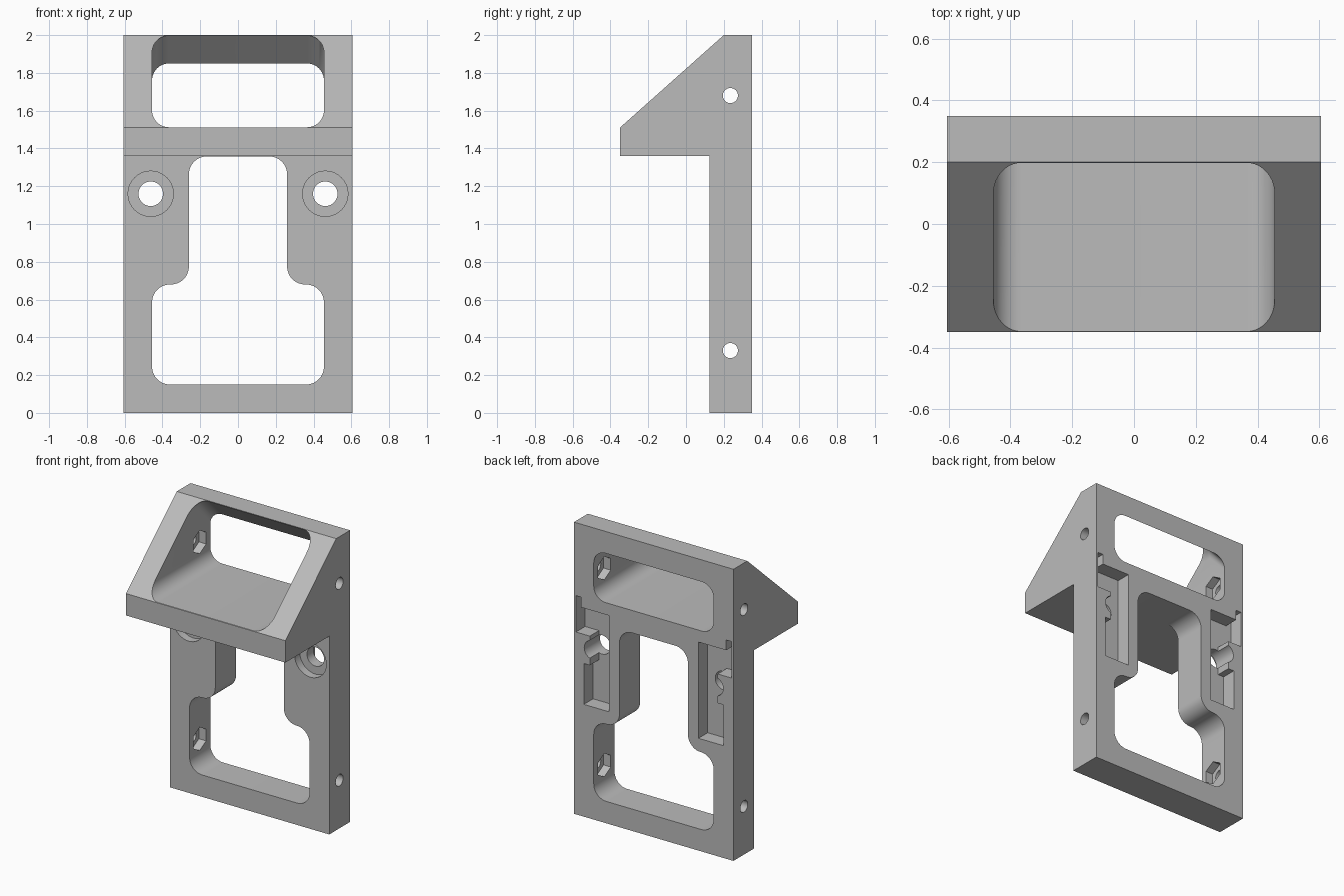
import bpy, bmesh, math
from mathutils import Vector

if "Cube" in bpy.data.objects:
    bpy.data.objects.remove(bpy.data.objects["Cube"], do_unlink=True)

grey = bpy.data.materials.new("plain_grey")
grey.use_nodes = True
colour = (0.5, 0.5, 0.5, 1)
grey.diffuse_color = colour
grey.node_tree.nodes["Principled BSDF"].inputs["Base Color"].default_value = colour


def rounded(corners, r, steps=10):
    """Right-angled outline with every corner filleted."""
    pts = []
    for i, c in enumerate(corners):
        p = Vector(c)
        d1 = (Vector(corners[i - 1]) - p).normalized()
        d2 = (Vector(corners[(i + 1) % len(corners)]) - p).normalized()
        centre = p + r * (d1 + d2)
        for k in range(steps + 1):
            t = math.pi / 2 * k / steps
            pts.append(centre - r * (d2 * math.cos(t) + d1 * math.sin(t)))
    return pts


def rect(half, low, high):
    return [(-half, low), (half, low), (half, high), (-half, high)]


def circle(a, b, r, n=40):
    """Regular polygon; with six sides its points face up and down."""
    turn = [math.pi / 2 + math.tau * k / n for k in range(n)]
    return [(a + r * math.cos(t), b + r * math.sin(t)) for t in turn]


def solid(name, sections, axis):
    """Loft (position, outline) sections along x or y."""
    bm = bmesh.new()
    rings = []
    for pos, outline in sections:
        rings.append([bm.verts.new((pos, a, b) if axis == "x" else (a, pos, b))
                      for a, b in outline])
    for r0, r1 in zip(rings, rings[1:]):
        n = len(r0)
        for i in range(n):
            j = (i + 1) % n
            bm.faces.new((r0[i], r0[j], r1[j], r1[i]))
    bm.faces.new(rings[0])
    bm.faces.new(rings[-1])
    bmesh.ops.recalc_face_normals(bm, faces=bm.faces)
    mesh = bpy.data.meshes.new(name)
    bm.to_mesh(mesh)
    bm.free()
    mesh.materials.append(grey)
    obj = bpy.data.objects.new(name, mesh)
    bpy.context.collection.objects.link(obj)
    return obj


def prism(name, outline, start, end, axis):
    return solid(name, [(start, outline), (end, outline)], axis)


# Plate with a sloped hood, from its side profile
side = [(0.35, 0), (0.35, 2), (0.2, 2), (-0.35, 1.51),
        (-0.35, 1.36), (0.125, 1.36), (0.125, 0)]
frame = prism("mounting_frame", side, -0.605, 0.605, "x")
cutters = []

# Upper window, whose ceiling drops towards the back
front_opening = rounded(rect(0.455, 1.512, 1.998), 0.09)
back_opening = rounded(rect(0.455, 1.512, 1.84), 0.09)
cutters.append(solid("upper_window", [(-0.5, front_opening), (0.205, front_opening),
                                      (0.36, back_opening)], "y"))

# Lower stepped window
step = [(-0.455, 0.15), (0.455, 0.15), (0.455, 0.68), (0.26, 0.68),
        (0.26, 1.358), (-0.26, 1.358), (-0.26, 0.68), (-0.455, 0.68)]
cutters.append(prism("lower_window", rounded(step, 0.095), 0, 0.5, "y"))

# Side bolt holes with hexagonal nut recesses
for z in (0.33, 1.68):
    cutters.append(prism("bolt_hole", circle(0.235, z, 0.04), -0.7, 0.7, "x"))
    cutters.append(prism("nut_recess", circle(0.235, z, 0.08, 6), -0.51, 0.51, "x"))

# Latch pockets in the back, with counterbored screw holes
pocket = [(0.34, 0.77), (0.53, 0.77), (0.53, 1.05), (0.485, 1.05), (0.485, 1.25),
          (0.59, 1.25), (0.59, 1.5), (0.55, 1.5), (0.55, 1.43), (0.34, 1.43)]
for s in (-1, 1):
    cutters.append(prism("latch_pocket", [(s * x, z) for x, z in pocket], 0.25, 0.5, "y"))
    cutters.append(prism("screw_hole", circle(s * 0.462, 1.16, 0.065), 0, 0.5, "y"))
    cutters.append(prism("counterbore", circle(s * 0.462, 1.16, 0.12), 0, 0.18, "y"))

# Cut every opening
bpy.context.view_layer.objects.active = frame
for cutter in cutters:
    cutter.hide_render = True
    mod = frame.modifiers.new(cutter.name, "BOOLEAN")
    mod.operation = "DIFFERENCE"
    mod.solver = "EXACT"
    mod.object = cutter
    bpy.ops.object.modifier_apply(modifier=mod.name)
    bpy.data.objects.remove(cutter, do_unlink=True)

bpy.ops.object.select_all(action="DESELECT")
frame.select_set(True)
bpy.ops.object.shade_smooth_by_angle(angle=math.radians(30))
